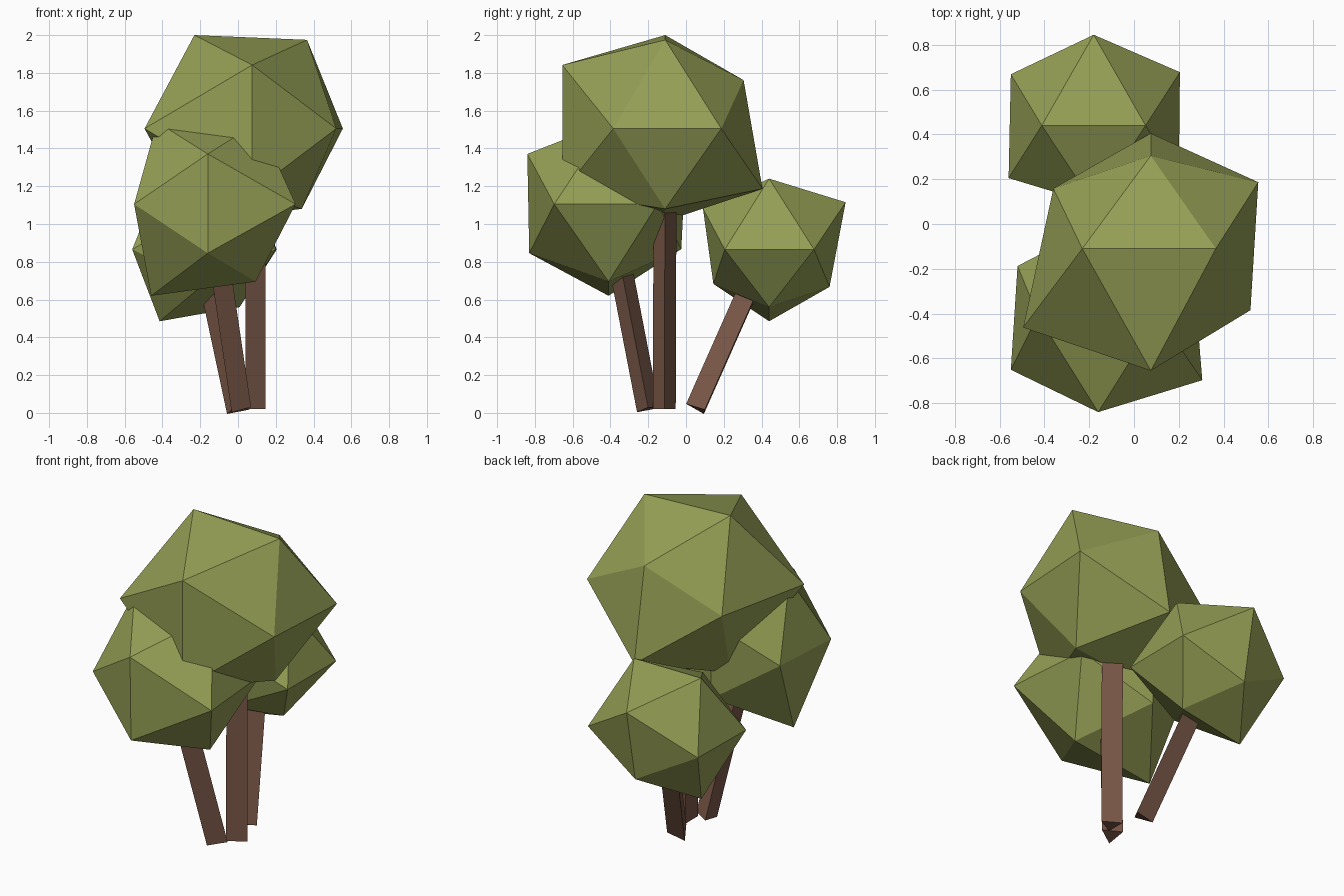
import bpy
import bmesh
import math
from mathutils import Vector

start_cube = bpy.data.objects.get("Cube")
if start_cube:
    bpy.data.objects.remove(start_cube, do_unlink=True)

GOLDEN = (1 + math.sqrt(5)) / 2


def make_material(name, colour):
    material = bpy.data.materials.new(name)
    material.use_nodes = True
    material.diffuse_color = (*colour, 1)
    shader = material.node_tree.nodes["Principled BSDF"]
    shader.inputs["Base Color"].default_value = (*colour, 1)
    shader.inputs["Roughness"].default_value = 1
    return material


leaf_green = make_material("olive leaf green", (0.30, 0.345, 0.09))
bark_brown = make_material("bark brown", (0.19, 0.095, 0.063))


def hull_object(name, points, material):
    """Wrap the points in a flat-shaded convex shell."""
    bm = bmesh.new()
    for point in points:
        bm.verts.new(point)
    bmesh.ops.convex_hull(bm, input=bm.verts[:])
    bmesh.ops.dissolve_limit(bm, angle_limit=0.002,
                             verts=bm.verts[:], edges=bm.edges[:])
    bmesh.ops.recalc_face_normals(bm, faces=bm.faces[:])
    mesh = bpy.data.meshes.new(name)
    bm.to_mesh(mesh)
    bm.free()
    mesh.materials.append(material)
    obj = bpy.data.objects.new(name, mesh)
    bpy.context.collection.objects.link(obj)
    return obj


def crown_points(centre, upright, forward, sideways):
    """Icosahedron from three golden rectangles, each corner with its own reach.

    Corner order in each rectangle: (+,+), (+,-), (-,+), (-,-),
    long axis first, then short axis.
    """
    points = []
    # long axis and short axis of each rectangle
    rectangles = (("z", "x", upright), ("y", "z", forward), ("x", "y", sideways))
    signs = [(a, b) for a in (1, -1) for b in (1, -1)]
    for long_axis, short_axis, reaches in rectangles:
        for (long_sign, short_sign), reach in zip(signs, reaches):
            offset = Vector()
            setattr(offset, long_axis, long_sign * reach)
            setattr(offset, short_axis, short_sign * reach / GOLDEN)
            points.append(centre + offset)
    return points


def trunk_points(base, tip, turn, radius=0.07):
    """Three-sided post leaning from base to tip."""
    base = Vector(base)
    axis = tip - base
    lean = Vector((0, 0, 1)).rotation_difference(axis)
    points = []
    for corner in range(3):
        angle = turn + corner * math.tau / 3
        spoke = lean @ Vector((math.cos(angle), math.sin(angle), 0)) * radius
        points += [base + spoke, tip + spoke]
    return points


def tree(name, centre, base, turn, **reaches):
    centre = Vector(centre)
    hull_object(name + "_crown", crown_points(centre, **reaches), leaf_green)
    hull_object(name + "_trunk", trunk_points(base, centre, turn), bark_brown)


# Tall middle tree
tree("tall_tree", (0.075, -0.11, 1.505), (0.075, -0.115, 0.02), 0,
     upright=(0.47, 0.495, 0.425, 0.49),
     forward=(0.415, 0.515, 0.545, 0.545),
     sideways=(0.48, 0.445, 0.435, 0.57))

# Front tree, leaning forward
tree("front_tree", (-0.16, -0.41, 1.105), (0.0, -0.2, 0.02), 0,
     upright=(0.435, 0.435, 0.41, 0.485),
     forward=(0.41, 0.385, 0.43, 0.42),
     sideways=(0.42, 0.465, 0.36, 0.39))

# Small back tree, leaning backward
tree("back_tree", (-0.18, 0.44, 0.865), (0.0, 0.065, 0.02), -math.pi / 2,
     upright=(0.375, 0.375, 0.305, 0.38),
     forward=(0.405, 0.32, 0.35, 0.295),
     sideways=(0.385, 0.38, 0.37, 0.38))
